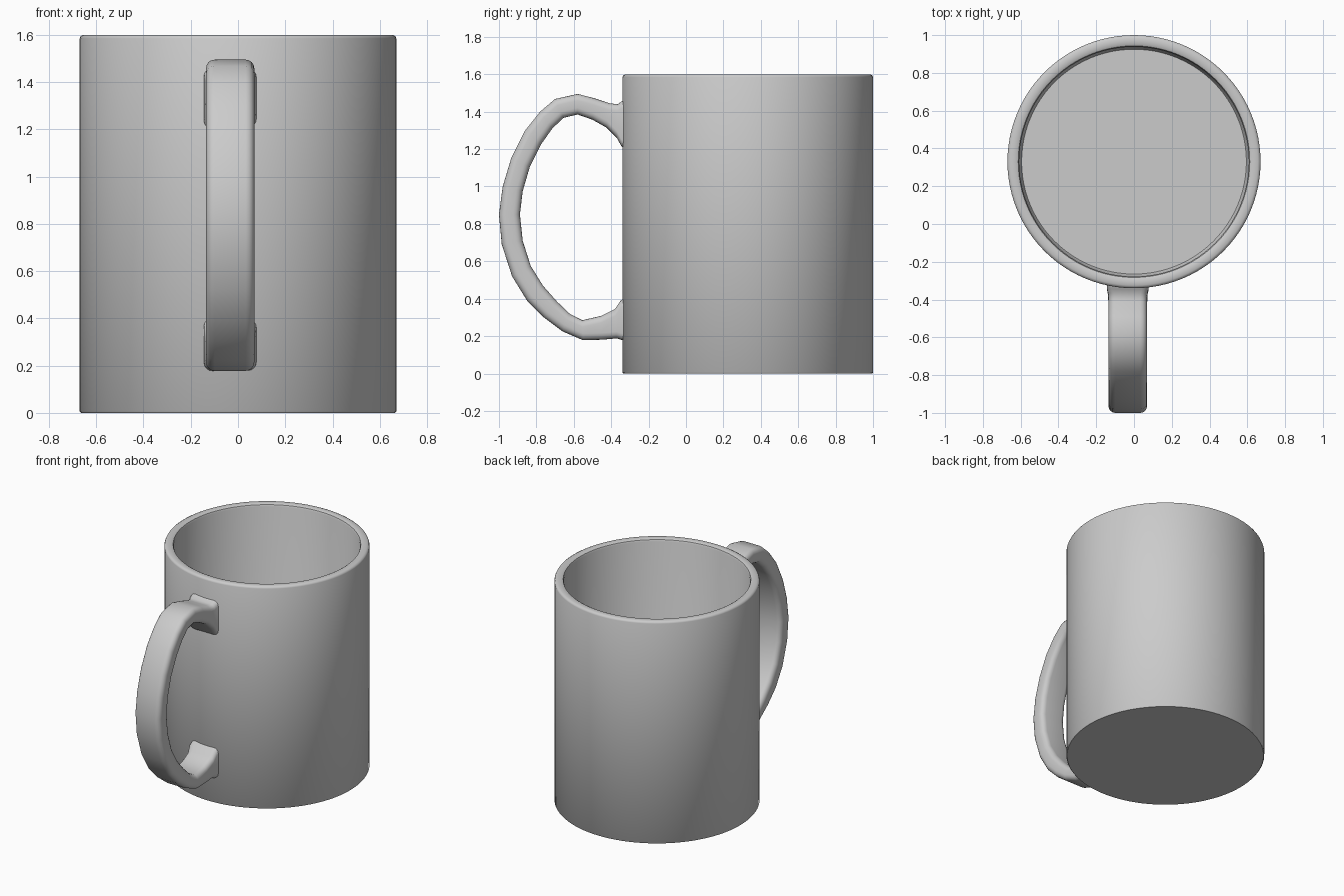
import bpy, math
from mathutils import Vector

if "Cube" in bpy.data.objects:
    bpy.data.objects.remove(bpy.data.objects["Cube"])


def make_object(name, verts, faces, angle):
    mesh = bpy.data.meshes.new(name)
    mesh.from_pydata(verts, [], faces)
    mesh.update()
    obj = bpy.data.objects.new(name, mesh)
    bpy.context.collection.objects.link(obj)
    bpy.ops.object.select_all(action='DESELECT')
    obj.select_set(True)
    bpy.context.view_layer.objects.active = obj
    bpy.ops.object.shade_smooth_by_angle(angle=math.radians(angle))
    return obj


def bridge(rows, n):
    return [(r * n + i, r * n + (i + 1) % n, (r + 1) * n + (i + 1) % n, (r + 1) * n + i)
            for r in range(rows - 1) for i in range(n)]


# Mug body: turned profile from the base, over the rim, down to the inner floor
SIDES, CENTRE_Y = 96, 0.33
profile = [(0.665, 0), (0.67, 0.006), (0.67, 1.585), (0.666, 1.594), (0.655, 1.6),
           (0.625, 1.6), (0.613, 1.594), (0.608, 1.582), (0.605, 0.09), (0.595, 0.07)]
verts = []
for r, z in profile:
    for i in range(SIDES):
        a = math.tau * i / SIDES
        verts.append((r * math.cos(a), CENTRE_Y + r * math.sin(a), z))
last = (len(profile) - 1) * SIDES
faces = bridge(len(profile), SIDES)
faces += [tuple(reversed(range(SIDES))), tuple(range(last, last + SIDES))]
make_object("mug_body", verts, faces, 40)

# Handle: (outer y, outer z, inner y, inner z, half width) from top joint to bottom joint
stations = [
    (-0.310, 1.465, -0.310, 1.190, 0.112), (-0.345, 1.455, -0.345, 1.215, 0.110),
    (-0.365, 1.440, -0.370, 1.260, 0.104), (-0.410, 1.445, -0.425, 1.315, 0.102),
    (-0.490, 1.472, -0.500, 1.357, 0.102), (-0.580, 1.495, -0.580, 1.385, 0.102),
    (-0.700, 1.468, -0.655, 1.367, 0.102), (-0.780, 1.400, -0.715, 1.310, 0.102),
    (-0.860, 1.300, -0.775, 1.225, 0.102), (-0.935, 1.150, -0.835, 1.105, 0.102),
    (-0.980, 1.000, -0.873, 0.975, 0.102), (-1.000, 0.850, -0.888, 0.850, 0.102),
    (-0.985, 0.690, -0.873, 0.710, 0.102), (-0.930, 0.520, -0.830, 0.575, 0.102),
    (-0.850, 0.390, -0.765, 0.470, 0.102), (-0.760, 0.300, -0.690, 0.385, 0.102),
    (-0.660, 0.225, -0.622, 0.320, 0.102), (-0.550, 0.178, -0.555, 0.285, 0.102),
    (-0.450, 0.181, -0.455, 0.308, 0.102), (-0.370, 0.188, -0.380, 0.345, 0.104),
    (-0.345, 0.180, -0.350, 0.390, 0.110), (-0.310, 0.175, -0.310, 0.410, 0.112)]
HANDLE_X, CORNER, STEPS = -0.033, 0.036, 4
verts = []
for oy, oz, iy, iz, half in stations:
    outer, inner = Vector((0, oy, oz)), Vector((0, iy, iz))
    mid, axis = (outer + inner) / 2, (outer - inner).normalized()
    thick = (outer - inner).length / 2
    for k, (sx, st) in enumerate([(1, 1), (-1, 1), (-1, -1), (1, -1)]):
        for j in range(STEPS + 1):
            a = math.pi / 2 * (k + j / STEPS)
            u = sx * (half - CORNER) + CORNER * math.cos(a)
            t = st * (thick - CORNER) + CORNER * math.sin(a)
            verts.append(mid + axis * t + Vector((HANDLE_X + u, 0, 0)))
n = 4 * (STEPS + 1)
faces = [tuple(reversed(f)) for f in bridge(len(stations), n)]
end = (len(stations) - 1) * n
faces += [tuple(range(n)), tuple(reversed(range(end, end + n)))]
handle = make_object("handle", verts, faces, 50)

# Make all face normals point outwards
for obj in list(bpy.context.collection.objects):
    bpy.ops.object.select_all(action='DESELECT')
    obj.select_set(True)
    bpy.context.view_layer.objects.active = obj
    bpy.ops.object.mode_set(mode='EDIT')
    bpy.ops.mesh.select_all(action='SELECT')
    bpy.ops.mesh.normals_make_consistent(inside=False)
    bpy.ops.object.mode_set(mode='OBJECT')
